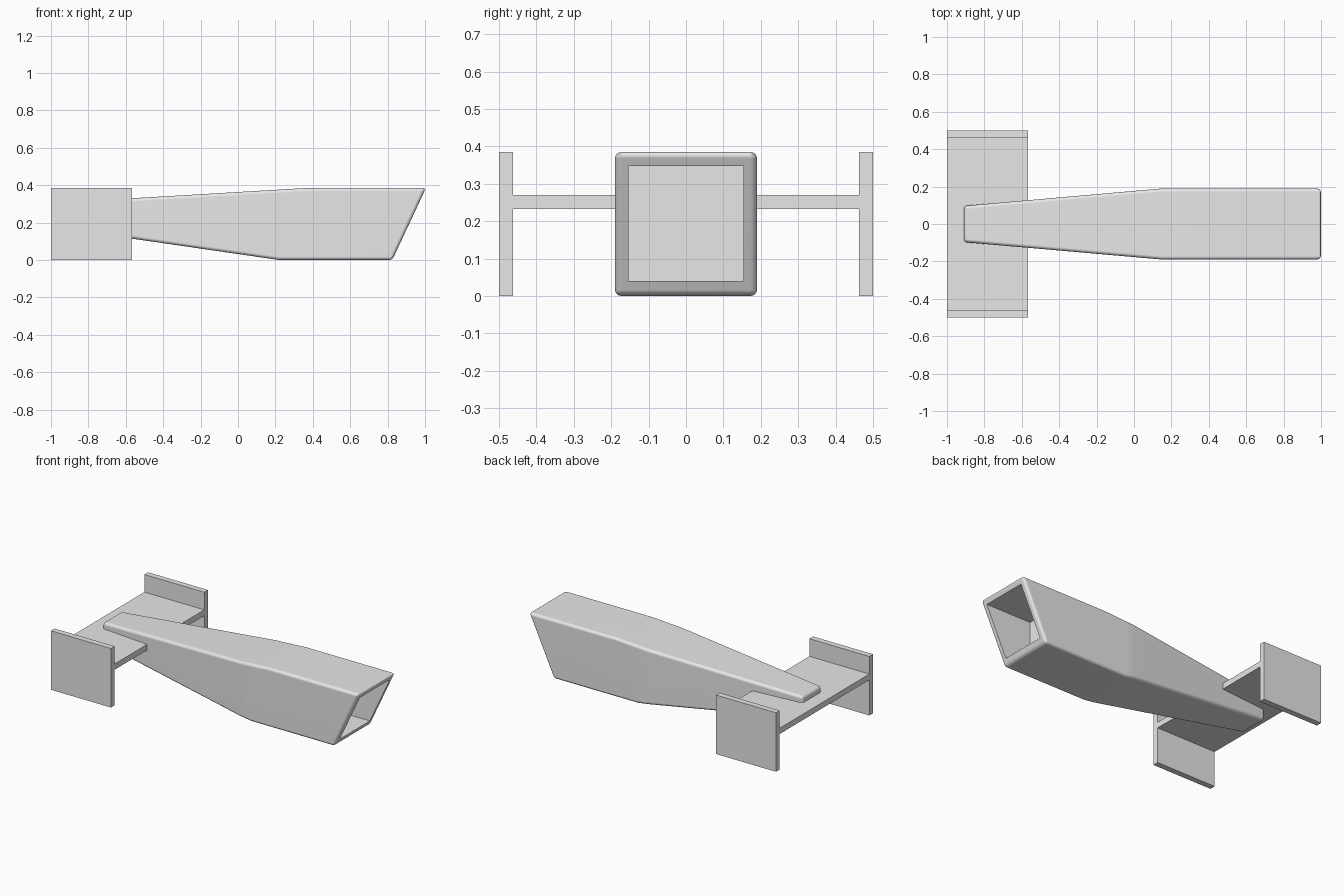
import bpy
import bmesh
import math

cube = bpy.data.objects.get("Cube")
if cube:
    bpy.data.objects.remove(cube, do_unlink=True)

# Single grey material
GREY = (0.8, 0.8, 0.8, 1.0)
grey = bpy.data.materials.new("plain grey")
grey.use_nodes = True
grey.diffuse_color = GREY
grey.node_tree.nodes["Principled BSDF"].inputs["Base Color"].default_value = GREY


def make_object(name, bm):
    bmesh.ops.recalc_face_normals(bm, faces=bm.faces)
    mesh = bpy.data.meshes.new(name)
    bm.to_mesh(mesh)
    bm.free()
    mesh.materials.append(grey)
    obj = bpy.data.objects.new(name, mesh)
    bpy.context.collection.objects.link(obj)
    return obj


def box(name, low, high):
    bm = bmesh.new()
    bmesh.ops.create_cube(bm, size=1)
    for v in bm.verts:
        v.co = [(a + b) / 2 + c * (b - a) for a, b, c in zip(low, high, v.co)]
    return make_object(name, bm)


def ramp(x, x0, v0, x1, v1):
    """Straight taper from v0 to v1, constant beyond x1."""
    return v0 + (v1 - v0) * min(1, (x - x0) / (x1 - x0))


HEIGHT = 0.385
TAIL = -0.91

# Body: square tube lofted from tail to slanted mouth
bm = bmesh.new()
rings = []
for x_top, x_bottom in ((TAIL, TAIL), (0.15, 0.15), (0.22, 0.22), (0.37, 0.37), (1.005, 0.825)):
    half = ramp(x_top, TAIL, 0.097, 0.15, 0.19)
    top = ramp(x_top, TAIL, 0.31, 0.37, HEIGHT)
    bottom = ramp(x_top, TAIL, 0.164, 0.22, 0)
    rings.append([bm.verts.new(p) for p in (
        (x_bottom, -half, bottom), (x_bottom, half, bottom),
        (x_top, half, top), (x_top, -half, top))])
for a, b in zip(rings, rings[1:]):
    for i in range(4):
        j = (i + 1) % 4
        bm.faces.new((a[i], a[j], b[j], b[i]))
bm.faces.new(rings[0])
bm.faces.new(rings[-1])
body = make_object("body", bm)

# Rounded edges
bevel = body.modifiers.new("rounded edges", "BEVEL")
bevel.width = 0.018
bevel.segments = 4
bevel.limit_method = "ANGLE"
bevel.angle_limit = math.radians(30)

# Mouth recess
cutter = box("mouth_cutter", (0.66, -0.154, 0.04), (1.2, 0.154, 0.348))
cutter.hide_render = True
recess = body.modifiers.new("mouth recess", "BOOLEAN")
recess.operation = "DIFFERENCE"
recess.solver = "EXACT"
recess.object = cutter

bpy.ops.object.select_all(action="DESELECT")
body.select_set(True)
bpy.context.view_layer.objects.active = body
for modifier_name in [m.name for m in body.modifiers]:
    bpy.ops.object.modifier_apply(modifier=modifier_name)
bpy.data.objects.remove(cutter, do_unlink=True)
bpy.ops.object.shade_smooth_by_angle(angle=math.radians(35))
weighted = body.modifiers.new("weighted normals", "WEIGHTED_NORMAL")
weighted.keep_sharp = True

# Tail wing and its end plates
box("wing", (-1, -0.462, 0.232), (-0.567, 0.462, 0.27))
for side, name in ((-1, "front_end_plate"), (1, "back_end_plate")):
    y0, y1 = sorted((side * 0.462, side * 0.5))
    box(name, (-1, y0, 0), (-0.567, y1, HEIGHT))
